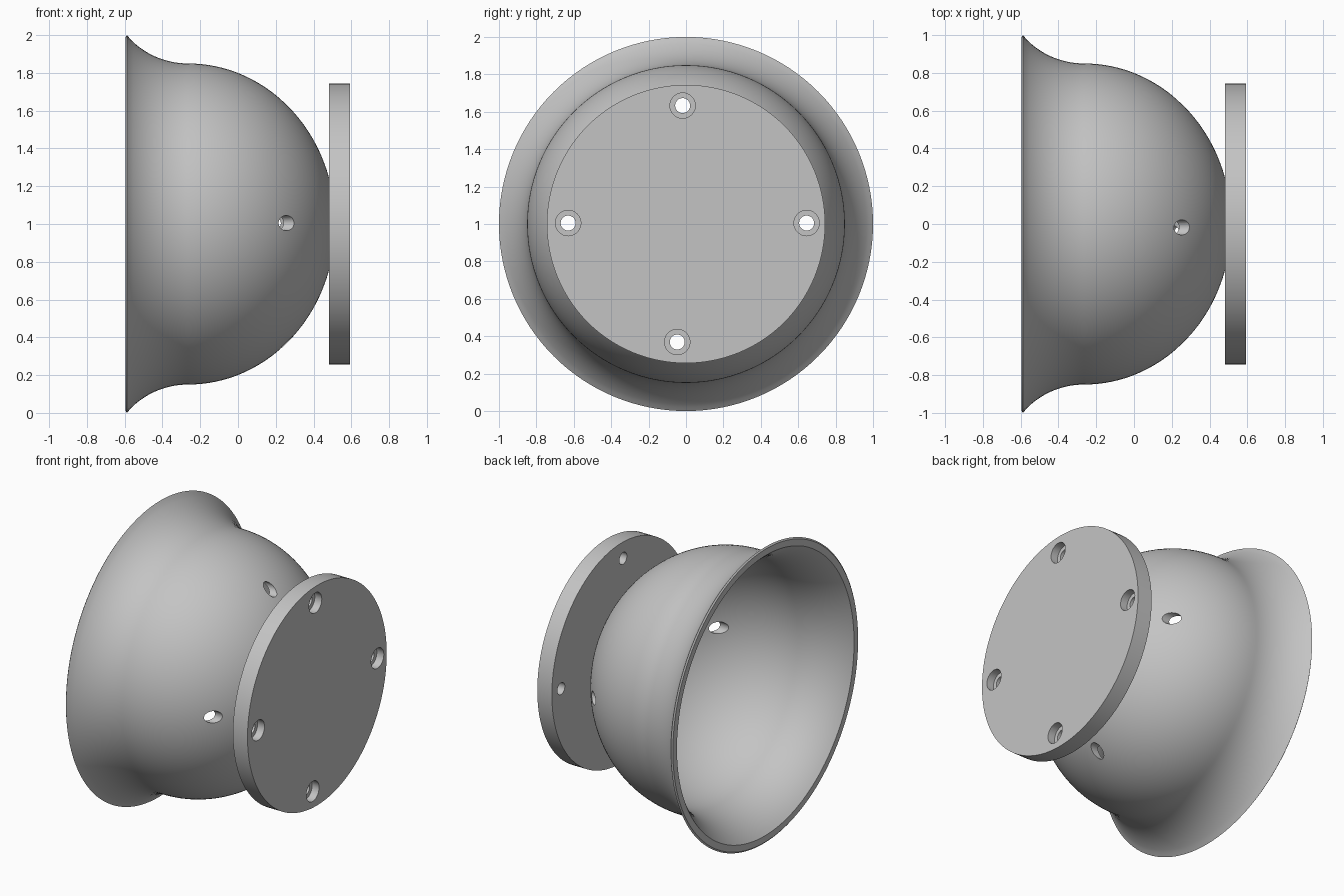
import bpy, bmesh, math
from mathutils import Matrix, Vector

cube = bpy.data.objects.get("Cube")
if cube:
    bpy.data.objects.remove(cube)

grey = bpy.data.materials.new("plain grey")
grey.use_nodes = True
colour = (0.55, 0.55, 0.55, 1)
grey.diffuse_color = colour
grey.node_tree.nodes["Principled BSDF"].inputs["Base Color"].default_value = colour

CENTRE_Z = 1.0
WALL = 0.04


def make_object(name, bm):
    mesh = bpy.data.meshes.new(name)
    bmesh.ops.recalc_face_normals(bm, faces=bm.faces)
    bm.to_mesh(mesh)
    bm.free()
    mesh.materials.append(grey)
    obj = bpy.data.objects.new(name, mesh)
    bpy.context.collection.objects.link(obj)
    return obj


def lathe(name, profile, segments=128):
    """Spin (x, radius) points about the horizontal axis."""
    bm = bmesh.new()
    verts = [bm.verts.new((x, 0, r)) for x, r in profile]
    edges = [bm.edges.new(pair) for pair in zip(verts, verts[1:])]
    bmesh.ops.spin(bm, geom=verts + edges, cent=(0, 0, 0), axis=(1, 0, 0),
                   angle=math.tau, steps=segments)
    bmesh.ops.remove_doubles(bm, verts=bm.verts, dist=1e-4)
    obj = make_object(name, bm)
    obj.data.transform(Matrix.Translation((0, 0, CENTRE_Z)))
    return obj


def drill(target, spots, radius, x0, x1):
    """Cut round holes along x at each (y, z) spot."""
    bm = bmesh.new()
    for y, z in spots:
        place = Matrix.Translation(Vector(((x0 + x1) / 2, y, z))) @ Matrix.Rotation(math.pi / 2, 4, "Y")
        bmesh.ops.create_cone(bm, cap_ends=True, segments=32, radius1=radius,
                              radius2=radius, depth=x1 - x0, matrix=place)
    cutter = make_object("hole_cutter", bm)
    cutter.hide_render = True
    mod = target.modifiers.new("holes", "BOOLEAN")
    mod.operation = "DIFFERENCE"
    mod.solver = "EXACT"
    mod.object = cutter
    bpy.context.view_layer.objects.active = target
    bpy.ops.object.modifier_apply(modifier=mod.name)
    bpy.data.objects.remove(cutter)


# Bowl section: concave flare running into a rounded dome
WAIST_X, WAIST_R, DOME = -0.265, 0.85, 0.78
FLARE = 0.427


def flare(x, inset):
    return WAIST_R + FLARE - math.sqrt((FLARE + inset) ** 2 - (x - WAIST_X) ** 2)


def wall(start_x, inset):
    points = []
    for i in range(20):
        x = start_x + (WAIST_X - start_x) * i / 20
        points.append((x, flare(x, inset)))
    for i in range(41):
        a = math.pi / 2 * i / 40
        points.append((WAIST_X + (DOME - inset) * math.sin(a),
                       max(0, (WAIST_R - inset) * math.cos(a))))
    return points


outer = wall(-0.587, 0)
outer[0] = (-0.587, 1.0)
inner = wall(-0.595, WALL)
bowl = lathe("bowl", outer[::-1] + [(-0.595, 0.99)] + inner)

# Mounting plate
base_plate = lathe("base_plate", [(0.483, 0), (0.483, 0.744), (0.592, 0.744), (0.592, 0)])

# Screw holes run straight through plate and bowl, counterbored on the plate
spots = [(-0.63, 1.005), (0.645, 1.005), (-0.018, 1.633), (-0.047, 0.369)]
drill(bowl, spots, 0.04, 0.0, 0.45)
drill(base_plate, spots, 0.04, 0.4, 0.7)
drill(base_plate, spots, 0.068, 0.54, 0.7)

# Smooth the curves, keep the rims crisp
bpy.ops.object.select_all(action="DESELECT")
for obj in (bowl, base_plate):
    obj.select_set(True)
    bpy.context.view_layer.objects.active = obj
bpy.ops.object.shade_smooth_by_angle(angle=math.radians(30))
